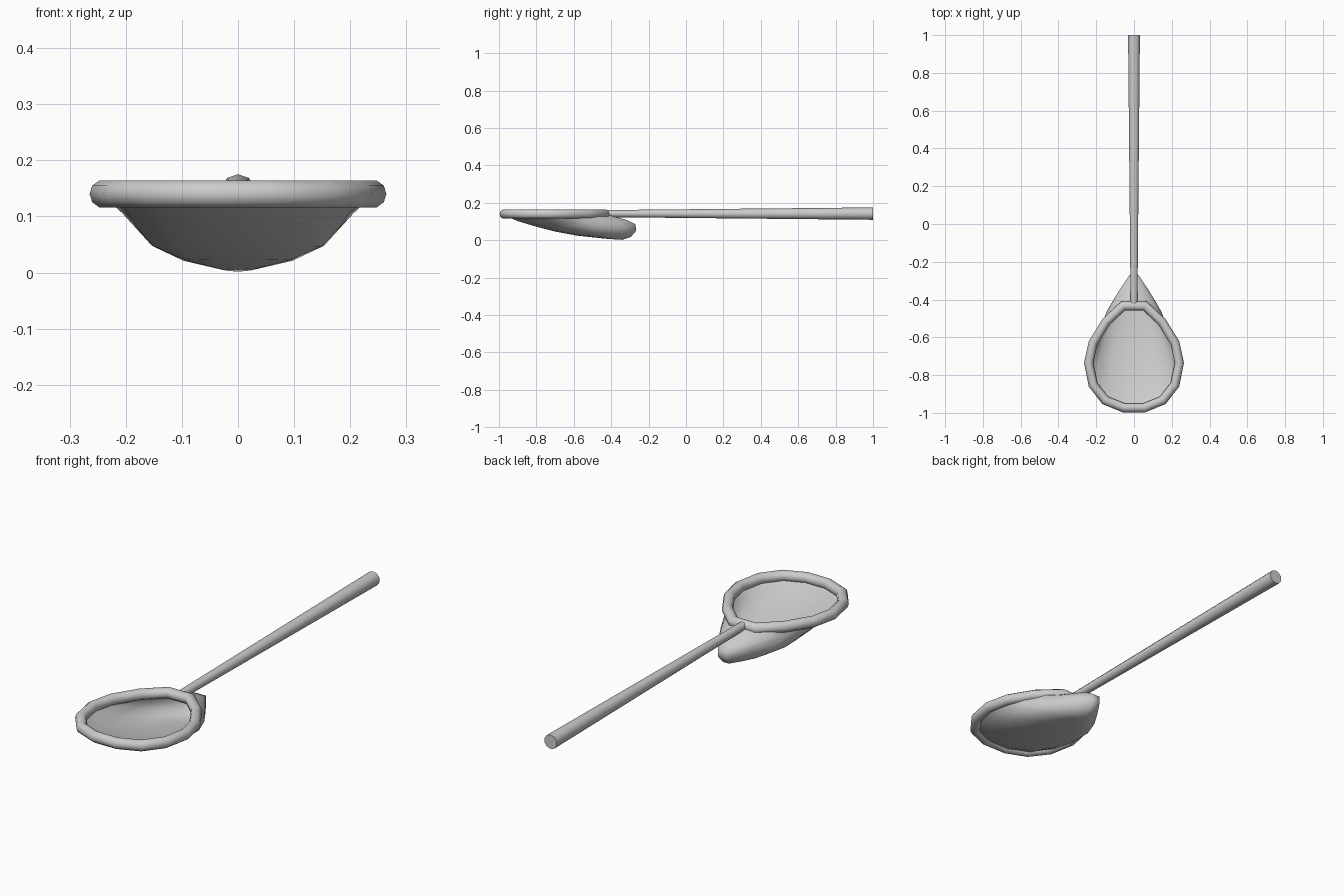
import bpy, bmesh, math
from mathutils import Vector

if "Cube" in bpy.data.objects:
    bpy.data.objects.remove(bpy.data.objects["Cube"])

# Right half of the egg-shaped hoop centre line, back to front (x, y)
HALF = [(0.057, -0.433), (0.148, -0.518), (0.217, -0.63), (0.24, -0.735),
        (0.217, -0.85), (0.153, -0.933), (0.055, -0.973)]
LOOP = HALF + [(-x, y) for x, y in reversed(HALF)]
BACK, FRONT, WIDE = -0.433, -0.973, 0.24


def loft(name, rings, close_rings=False, caps=False, angle=40):
    """Skin a list of closed point rings into one object."""
    bm = bmesh.new()
    vs = [[bm.verts.new(p) for p in r] for r in rings]
    n = len(rings[0])
    for k in range(len(rings) if close_rings else len(rings) - 1):
        a, b = vs[k], vs[(k + 1) % len(rings)]
        for i in range(n):
            j = (i + 1) % n
            bm.faces.new((a[i], a[j], b[j], b[i]))
    if caps:
        bm.faces.new(vs[0])
    if caps or name == "net_bag":
        bm.faces.new(vs[-1])
    bmesh.ops.recalc_face_normals(bm, faces=bm.faces)
    me = bpy.data.meshes.new(name)
    bm.to_mesh(me)
    bm.free()
    ob = bpy.data.objects.new(name, me)
    bpy.context.collection.objects.link(ob)
    bpy.ops.object.select_all(action='DESELECT')
    ob.select_set(True)
    bpy.context.view_layer.objects.active = ob
    bpy.ops.object.shade_smooth_by_angle(angle=math.radians(angle))
    return ob


# Hoop: round tube with mitred corners
tube = []
for i, p in enumerate(LOOP):
    p = Vector(p)
    d0 = (p - Vector(LOOP[i - 1])).normalized()
    d1 = (Vector(LOOP[(i + 1) % len(LOOP)]) - p).normalized()
    t = (d0 + d1).normalized()
    out = Vector((-t.y, t.x)) / t.dot(d0)
    tube.append([(p.x + out.x * 0.024 * math.cos(a), p.y + out.y * 0.024 * math.cos(a),
                  0.14 + 0.025 * math.sin(a))
                 for a in (math.tau * k / 10 for k in range(10))])
loft("hoop", tube, close_rings=True, angle=50)

# Handle: tapered rod, thicker at the free end
loft("handle", [[(r * math.sin(math.tau * k / 10), y, 0.142 + r * math.cos(math.tau * k / 10))
                 for k in range(10)] for y, r in ((-0.425, 0.019), (1.0, 0.033))], caps=True)

# Bag: sagging rings (front y, front z, back y, back z, half width, pinch at back)
SAG = [(-0.973, 0.135, -0.433, 0.14, 0.24, 0.0),
       (-0.90, 0.102, -0.315, 0.108, 0.22, 0.35),
       (-0.80, 0.072, -0.27, 0.085, 0.20, 0.5),
       (-0.70, 0.046, -0.267, 0.05, 0.17, 0.5),
       (-0.58, 0.024, -0.295, 0.017, 0.105, 0.4),
       (-0.42, 0.007, -0.34, 0.002, 0.028, 0.2)]
rings = []
for fy, fz, by, bz, w, pinch in SAG:
    ring = []
    for x, y in LOOP:
        t = (y - FRONT) / (BACK - FRONT)
        ring.append((x * w / WIDE * (1 - pinch * t * t), fy + (by - fy) * t, fz + (bz - fz) * t))
    rings.append(ring)
loft("net_bag", rings, angle=60)
